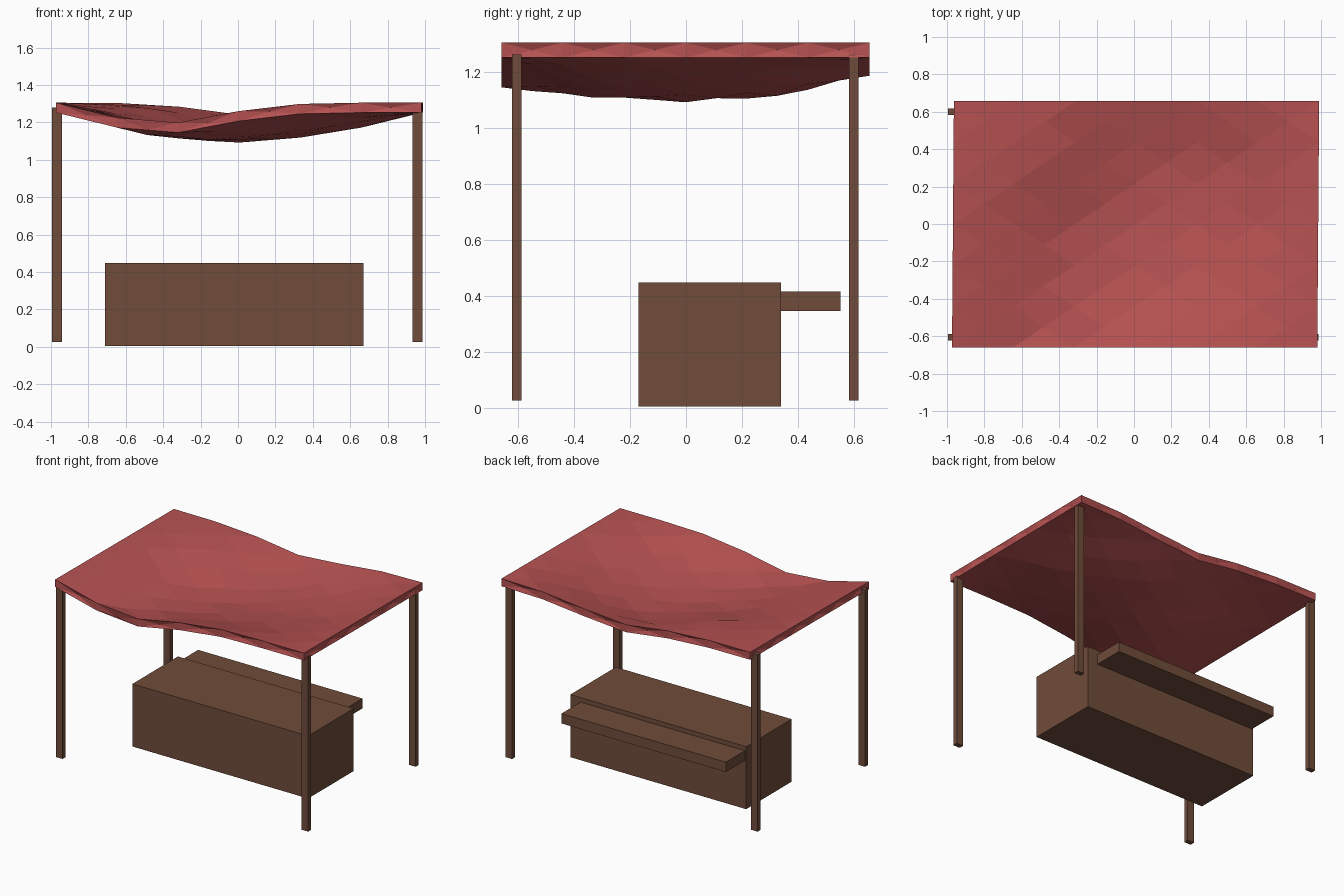
import bpy, bmesh

if "Cube" in bpy.data.objects:
    bpy.data.objects.remove(bpy.data.objects["Cube"])


def material(name, rgb):
    m = bpy.data.materials.new(name)
    m.diffuse_color = (*rgb, 1)
    m.use_nodes = True
    m.node_tree.nodes["Principled BSDF"].inputs["Base Color"].default_value = m.diffuse_color
    return m


wood = material("brown wood", (0.16, 0.072, 0.042))
cloth = material("red cloth", (0.47, 0.083, 0.083))


def box(name, x0, x1, y0, y1, z0, z1):
    bm = bmesh.new()
    bmesh.ops.create_cube(bm, size=1)
    for v in bm.verts:
        v.co = (x1 if v.co.x > 0 else x0, y1 if v.co.y > 0 else y0, z1 if v.co.z > 0 else z0)
    return finish(name, bm, wood)


def finish(name, bm, mat):
    bmesh.ops.recalc_face_normals(bm, faces=bm.faces)
    me = bpy.data.meshes.new(name)
    bm.to_mesh(me)
    bm.free()
    me.materials.append(mat)
    ob = bpy.data.objects.new(name, me)
    bpy.context.collection.objects.link(ob)
    return ob


# counter and rear shelf
box("counter", -0.71, 0.67, -0.17, 0.34, 0.003, 0.447)
box("rear_shelf", -0.70, 0.59, 0.338, 0.553, 0.345, 0.415)

# four corner posts
for side, x, top in (("left", -0.968, 1.28), ("right", 0.96, 1.262)):
    for end, y in (("front", -0.605), ("back", 0.6)):
        box(f"{end}_{side}_post", x - 0.026, x + 0.026, y - 0.017, y + 0.017, 0.025, top)

# sag of the cloth: rows from front to back, columns from left to right
SAG = [
    [0, .06, .12, .10, .045, .01, 0, 0, 0],
    [0, .05, .12, .148, .135, .11, .075, .03, 0],
    [0, .04, .10, .153, .16, .145, .11, .065, 0],
    [0, .01, .03, .09, .14, .135, .095, .045, 0],
    [0, 0, .005, .03, .065, .05, .02, 0, 0],
]


def sag(u, v):
    a, b = u * 8, v * 4
    i, j = min(int(a), 7), min(int(b), 3)
    a, b = a - i, b - j
    low = SAG[j][i] * (1 - a) + SAG[j][i + 1] * a
    high = SAG[j + 1][i] * (1 - a) + SAG[j + 1][i + 1] * a
    return low * (1 - b) + high * b


# canopy: two sagging layers of diamond facets joined by a zigzag hem
N = 12
bm = bmesh.new()


def vert(i, j, drop, inset=0.0):
    u, v = i / N, j / N
    x = -0.968 + 1.953 * u + 0.01 * (v - 0.5)
    y = -0.66 + 1.317 * v
    if i in (0, N):
        x += inset if i == 0 else -inset
    if j in (0, N):
        y += inset if j == 0 else -inset
    return bm.verts.new((x, y, 1.305 - drop - sag(u, v)))


layers = []
for drop in (0, 0.053):
    g = {(i, j): vert(i, j, drop) for i in range(N + 1) for j in range(N + 1) if (i + j) % 2 == 0}
    for i in range(N + 1):
        for j in range(N + 1):
            if (i + j) % 2:
                ring = [(i - 1, j), (i, j - 1), (i + 1, j), (i, j + 1)]
                bm.faces.new([g[k] for k in ring if k in g])
    layers.append(g)

loop = ([(i, 0) for i in range(N)] + [(N, j) for j in range(N)]
        + [(i, N) for i in range(N, 0, -1)] + [(0, j) for j in range(N, 0, -1)])
top, low = layers
mid = {k: vert(*k, 0.026, 0.012) for k in loop if sum(k) % 2}
for n in range(0, len(loop), 2):
    before, here, after, nxt = loop[n - 1], loop[n], loop[n + 1], loop[(n + 2) % len(loop)]
    for quad in ((mid[before], low[here], top[here]), (mid[after], top[here], low[here]),
                 (top[here], mid[after], top[nxt]), (low[here], low[nxt], mid[after])):
        bm.faces.new(quad)
finish("cloth_canopy", bm, cloth)
